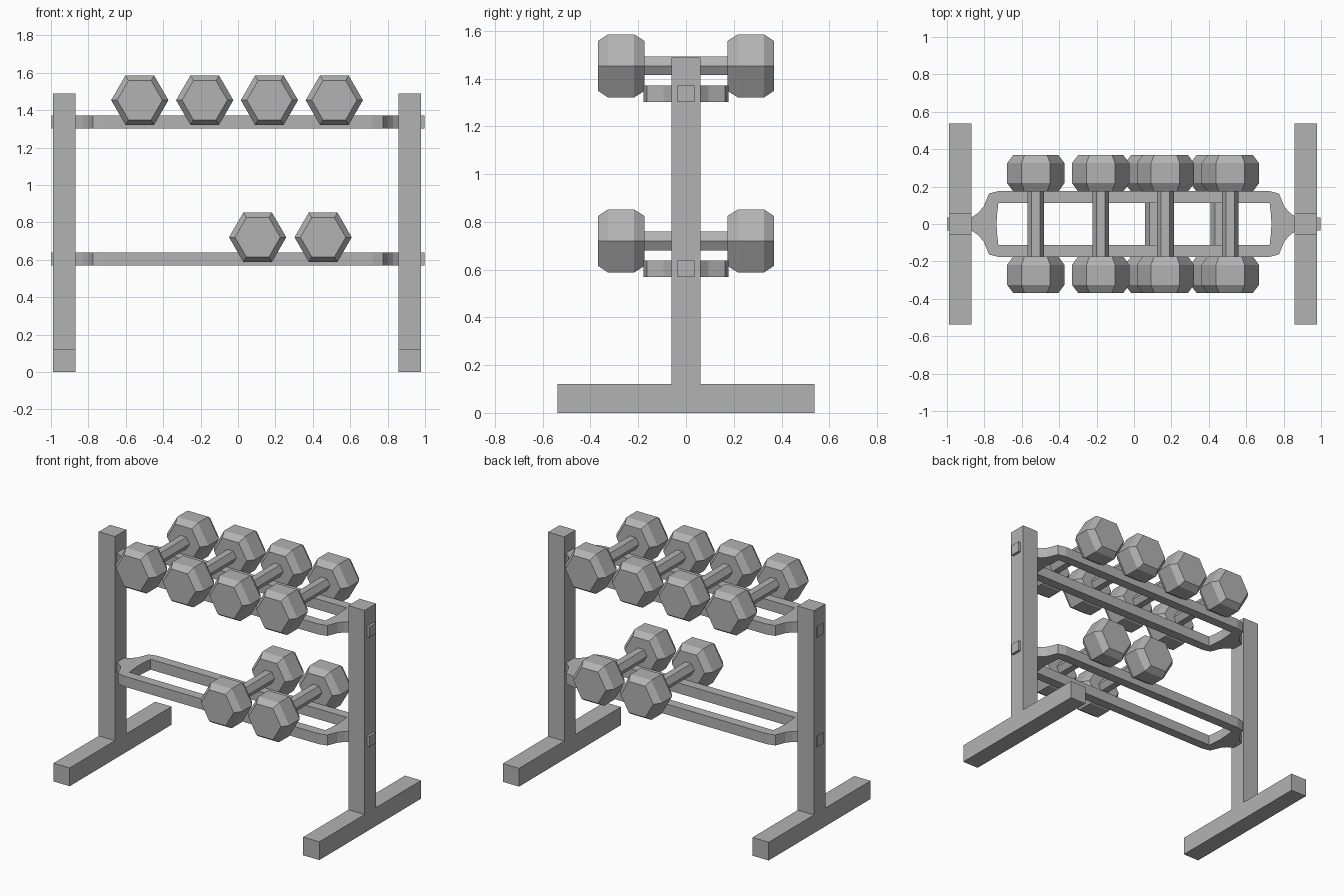
import bpy, bmesh
from math import cos, sin, radians

cube = bpy.data.objects.get("Cube")
if cube:
    bpy.data.objects.remove(cube, do_unlink=True)

grey = bpy.data.materials.new("steel grey")
grey.use_nodes = True
COLOUR = (0.45, 0.45, 0.45, 1)
grey.diffuse_color = COLOUR
grey.node_tree.nodes["Principled BSDF"].inputs["Base Color"].default_value = COLOUR


def finish(name, bm):
    bmesh.ops.recalc_face_normals(bm, faces=bm.faces)
    mesh = bpy.data.meshes.new(name)
    bm.to_mesh(mesh)
    bm.free()
    mesh.materials.append(grey)
    obj = bpy.data.objects.new(name, mesh)
    bpy.context.collection.objects.link(obj)
    return obj


def loft(name, rings):
    """Skin a list of equal-sized rings and cap both ends."""
    bm = bmesh.new()
    loops = [[bm.verts.new(p) for p in ring] for ring in rings]
    n = len(loops[0])
    for a, b in zip(loops, loops[1:]):
        for i in range(n):
            j = (i + 1) % n
            bm.faces.new((a[i], a[j], b[j], b[i]))
    bm.faces.new(loops[0])
    bm.faces.new(loops[-1])
    return finish(name, bm)


# Uprights: an upside-down T outline, extruded sideways
half = [(0.538, 0), (0.538, 0.122), (0.06, 0.122), (0.06, 1.488)]
tee = half + [(-y, z) for y, z in reversed(half)]
for side, x in (("right", -0.929), ("left", 0.919)):
    loft(side + "_upright",
         [[(x + s * 0.06, y, z) for y, z in tee] for s in (-1, 1)])


# Shelves: flat outline with flared ends around a rectangular opening
def shelf(name, z, height=0.07):
    quarter = [(0.997, 0.035), (0.87, 0.035), (0.83, 0.062), (0.803, 0.095),
               (0.775, 0.163), (0.72, 0.177)]
    opening = [(0.735, 0.0), (0.735, 0.0), (0.733, 0.03), (0.731, 0.06),
               (0.725, 0.113), (0.70, 0.113)]

    def around(pts):
        right = pts + [(-x, y) for x, y in reversed(pts)]
        return right + [(-x, -y) for x, y in right]

    bm = bmesh.new()
    layers = [[bm.verts.new((x, y, zz)) for x, y in around(pts)]
              for pts in (quarter, opening)
              for zz in (z - height / 2, z + height / 2)]
    out_low, out_top, in_low, in_top = layers
    n = len(out_low)
    for a, b in ((out_low, out_top), (out_top, in_top),
                 (in_top, in_low), (in_low, out_low)):
        for i in range(n):
            j = (i + 1) % n
            bm.faces.new((a[i], a[j], b[j], b[i]))
    # Close the stub ends and weld the doubled points of the opening
    bmesh.ops.remove_doubles(bm, verts=bm.verts, dist=0.0005)
    bmesh.ops.dissolve_limit(bm, angle_limit=radians(1), verts=bm.verts,
                             edges=bm.edges)
    finish(name, bm)


shelf("upper_shelf", 1.337)
shelf("lower_shelf", 0.604)


# Dumbbells: hexagonal chamfered heads joined by a hexagonal handle
def hexagon(x, y, z, r):
    return [(x + r * cos(radians(60 * k)), y, z + r * sin(radians(60 * k)))
            for k in range(6)]


def dumbbell(name, x, z):
    steps = [(0.174, 0.121), (0.218, 0.153), (0.326, 0.153), (0.368, 0.121)]
    for end, s in (("front", -1), ("back", 1)):
        loft(f"{name}_{end}_head",
             [hexagon(x, s * y, z, r) for y, r in steps])
    loft(name + "_handle", [hexagon(x, y, z, 0.045) for y in (-0.18, 0.18)])


for i, x in enumerate((-0.525, -0.178, 0.168, 0.515)):
    dumbbell(f"upper_dumbbell_{i + 1}", x, 1.453)
for i, x in enumerate((0.105, 0.455)):
    dumbbell(f"lower_dumbbell_{i + 1}", x, 0.72)
